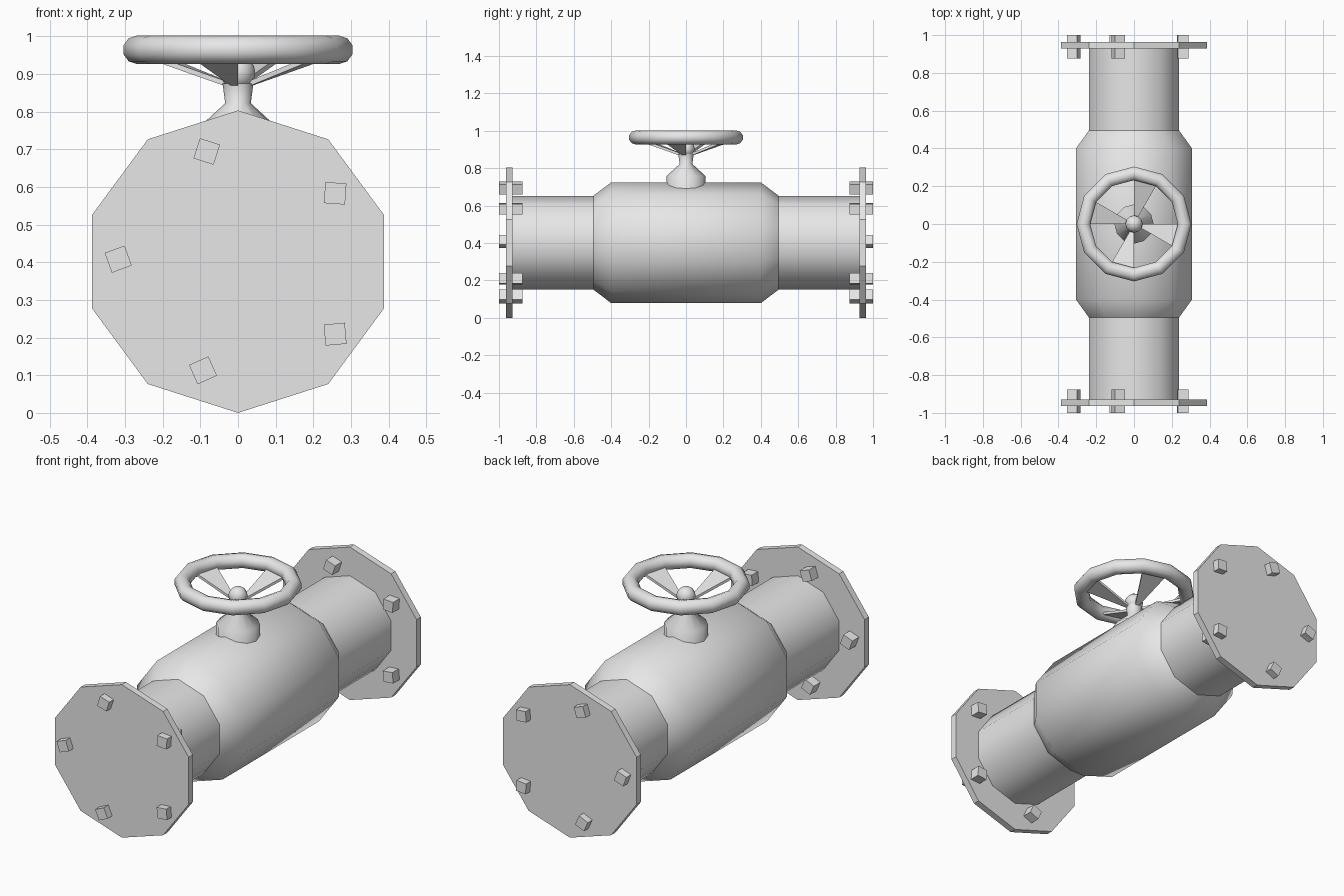
import bpy, bmesh, math
from mathutils import Matrix, Vector

if "Cube" in bpy.data.objects:
    bpy.data.objects.remove(bpy.data.objects["Cube"])

AXIS_Z = 0.4015  # height of the pipe axis
grey = bpy.data.materials.new("light_grey_metal")
grey.diffuse_color = (0.8, 0.8, 0.8, 1)
grey.use_nodes = True
grey.node_tree.nodes["Principled BSDF"].inputs["Base Color"].default_value = grey.diffuse_color


def finish(name, bm, smooth=None):
    bmesh.ops.recalc_face_normals(bm, faces=bm.faces[:])
    me = bpy.data.meshes.new(name)
    bm.to_mesh(me)
    bm.free()
    me.materials.append(grey)
    if smooth:
        me.shade_smooth()
        me.set_sharp_from_angle(angle=math.radians(smooth))
    ob = bpy.data.objects.new(name, me)
    bpy.context.collection.objects.link(ob)
    return ob


def lathe(name, profile, sides, matrix, smooth=None):
    """Turn (height, radius) points round z, cap both ends, then place."""
    bm = bmesh.new()
    rings = []
    for h, r in profile:
        rings.append([bm.verts.new((r * math.cos(2 * math.pi * i / sides),
                                    r * math.sin(2 * math.pi * i / sides), h))
                      for i in range(sides)])
    for a, b in zip(rings, rings[1:]):
        for i in range(sides):
            j = (i + 1) % sides
            bm.faces.new((a[i], a[j], b[j], b[i]))
    bm.faces.new(rings[0])
    bm.faces.new(rings[-1])
    bm.transform(matrix)
    return finish(name, bm, smooth)


# Lathe axis to y, first corner pointing straight up
along_y = Matrix(((0, 1, 0, 0), (0, 0, 1, 0), (1, 0, 0, AXIS_Z), (0, 0, 0, 1)))
flange_fit = along_y @ Matrix.Diagonal((1, 1.015, 1, 1))

# Valve body with tapered ends
lathe("valve_body", [(-0.495, 0.251), (-0.4, 0.323), (0.4, 0.323), (0.495, 0.251)],
      10, along_y, 40)

# Pipes, flanges and bolts at both ends
bolts = [(-0.083, 0.694, -18), (0.258, 0.583, -4), (0.258, 0.209, 5),
         (-0.093, 0.113, 24), (-0.318, 0.408, 20)]
for end, s in (("front", -1), ("back", 1)):
    lathe(end + "_pipe", [(s * 0.48, 0.251), (s * 0.94, 0.251)], 10, along_y, 40)
    lathe(end + "_flange", [(s * 0.928, 0.4015), (s * 0.963, 0.4015)], 10, flange_fit)
    bm = bmesh.new()
    for x, z, deg in bolts:
        m = (Matrix.Translation((x, s * 0.9375, z))
             @ Matrix.Rotation(math.radians(-deg), 4, 'Y')
             @ Matrix.Diagonal((0.056, 0.125, 0.056, 1)))
        bmesh.ops.create_cube(bm, size=1, matrix=m)
    finish(end + "_bolts", bm)

# Bonnet and stem
lathe("bonnet", [(0.62, 0.104), (0.758, 0.104), (0.822, 0.034), (0.875, 0.041)],
      12, Matrix.Identity(4), 60)

# Hub ball
bm = bmesh.new()
bmesh.ops.create_uvsphere(bm, u_segments=12, v_segments=8, radius=0.046,
                          matrix=Matrix.Translation((0, 0, 0.903)))
finish("hub_ball", bm, 60)

# Handwheel rim
SEG, TUBE = 12, 10
bm = bmesh.new()
loops = []
for i in range(SEG):
    a = 2 * math.pi * i / SEG
    loop = []
    for j in range(TUBE):
        b = 2 * math.pi * (j + 0.5) / TUBE
        r = 0.268 + 0.038 * math.cos(b)
        loop.append(bm.verts.new((r * math.cos(a), r * math.sin(a),
                                  0.964 + 0.0378 * math.sin(b))))
    loops.append(loop)
for i in range(SEG):
    p, q = loops[i], loops[(i + 1) % SEG]
    for j in range(TUBE):
        k = (j + 1) % TUBE
        bm.faces.new((p[j], q[j], q[k], p[k]))
finish("handwheel_rim", bm, 60)

# Four fan-shaped spokes rising from hub to rim
bm = bmesh.new()
for n in range(4):
    corners = []
    for z_up in (0, 0.014):
        for r, z, deg in ((0.03, 0.866, 60), (0.25, 0.944, 60),
                          (0.25, 0.944, 90), (0.03, 0.866, 90)):
            a = math.radians(deg + 90 * n)
            corners.append(bm.verts.new(Vector((r * math.cos(a), r * math.sin(a), z + z_up))))
    lo, hi = corners[:4], corners[4:]
    bm.faces.new(lo)
    bm.faces.new(hi)
    for i in range(4):
        j = (i + 1) % 4
        bm.faces.new((lo[i], lo[j], hi[j], hi[i]))
finish("handwheel_spokes", bm)
